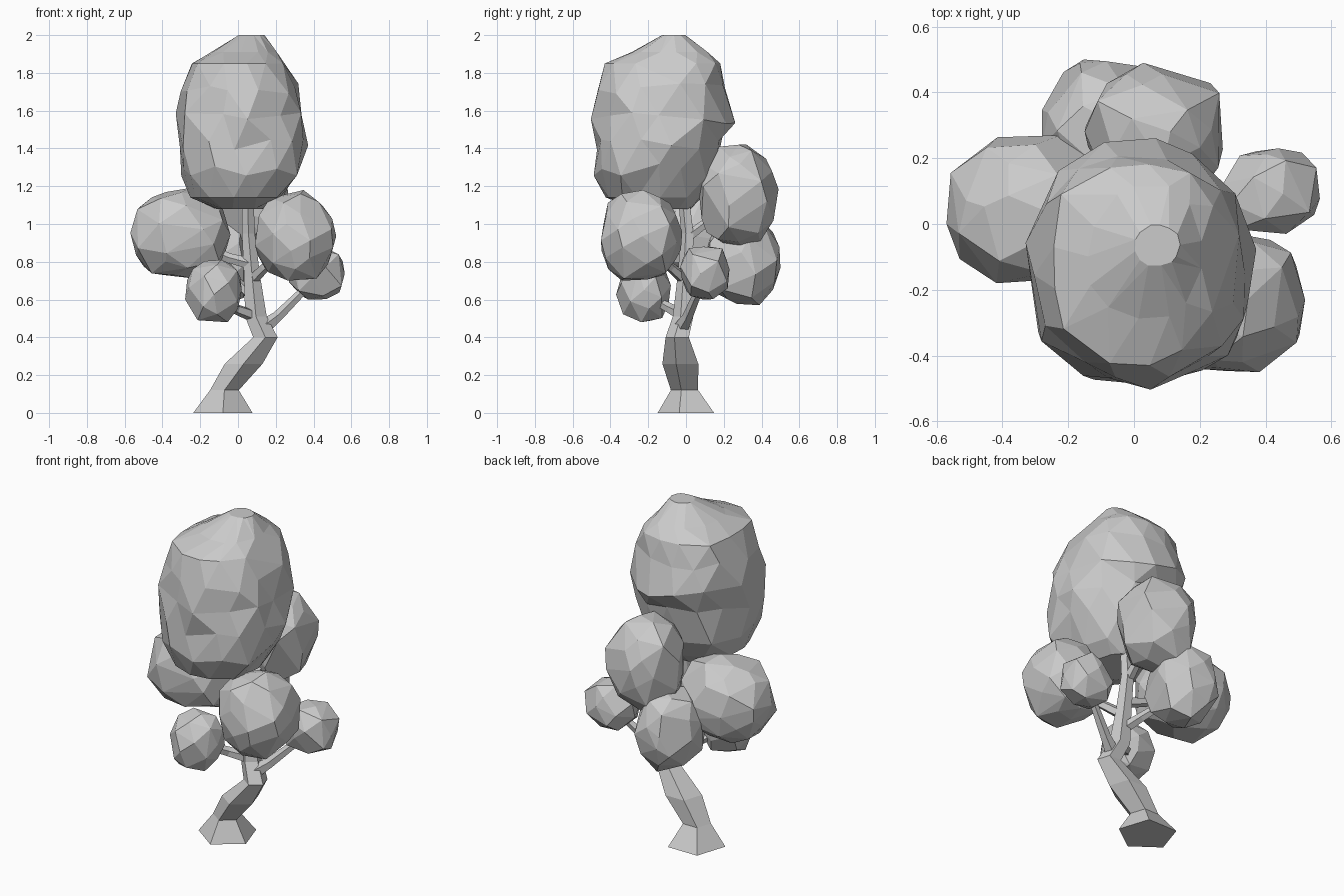
import bpy, bmesh, random
from math import sin, cos, pi, sqrt, copysign
from mathutils import Vector

if "Cube" in bpy.data.objects:
    bpy.data.objects.remove(bpy.data.objects["Cube"])


def finish(name, bm):
    bmesh.ops.recalc_face_normals(bm, faces=bm.faces[:])
    mesh = bpy.data.meshes.new(name)
    bm.to_mesh(mesh)
    bm.free()
    ob = bpy.data.objects.new(name, mesh)
    bpy.context.collection.objects.link(ob)


def loft(bm, rings):
    """Skin a list of equal rings of points and cap both ends."""
    loops = [[bm.verts.new(p) for p in ring] for ring in rings]
    n = len(loops[0])
    for a, b in zip(loops, loops[1:]):
        for i in range(n):
            j = (i + 1) % n
            bm.faces.new((a[i], a[j], b[j], b[i]))
    bm.faces.new(loops[0][::-1])
    bm.faces.new(loops[-1])


def limb(name, path, level=False, sides=5):
    """Faceted tapered tube along (x, y, z, radius) points; level keeps rings flat."""
    pts = [Vector(p[:3]) for p in path]
    up = Vector((0, 0, 1))
    rings = []
    for i, p in enumerate(pts):
        t = up if level else pts[min(i + 1, len(pts) - 1)] - pts[max(i - 1, 0)]
        q = up.rotation_difference(t)
        rings.append([p + q @ Vector((cos(a), sin(a), 0)) * path[i][3]
                      for a in (2 * pi * k / sides - pi / 2 for k in range(sides))])
    bm = bmesh.new()
    loft(bm, rings)
    finish(name, bm)


def leaf_clump(name, lo, hi, seed, count=44, power=2.5):
    """Irregular faceted boulder: convex hull of scattered points fitted to a box."""
    rnd = random.Random(seed)
    pts = []
    for i in range(count):
        z = 1 - 2 * (i + 0.5) / count
        a = i * 2.39996 + rnd.uniform(-0.3, 0.3)
        r = sqrt(1 - z * z)
        p = Vector((r * cos(a), r * sin(a), z))
        p /= sum(abs(c) ** power for c in p) ** (1 / power)
        pts.append(p * rnd.uniform(0.93, 1.05))
    for k in range(3):
        a, b = min(p[k] for p in pts), max(p[k] for p in pts)
        for p in pts:
            p[k] = lo[k] + (p[k] - a) / (b - a) * (hi[k] - lo[k])
    bm = bmesh.new()
    for p in pts:
        bm.verts.new(p)
    bmesh.ops.convex_hull(bm, input=bm.verts[:])
    inner = [v for v in bm.verts if not v.link_faces]
    bmesh.ops.delete(bm, geom=inner, context='VERTS')
    bmesh.ops.dissolve_limit(bm, angle_limit=0.12, verts=bm.verts[:], edges=bm.edges[:])
    finish(name, bm)


# Crooked trunk with flared foot
limb("trunk", [(-0.08, 0.015, 0, 0.165), (-0.072, 0.0, 0.12, 0.08),
               (0.03, -0.02, 0.26, 0.105), (0.145, -0.04, 0.40, 0.068),
               (0.095, -0.01, 0.51, 0.06), (0.075, 0.0, 0.72, 0.045),
               (0.055, 0.01, 0.95, 0.036), (0.05, -0.02, 1.25, 0.03)], level=True)

# Branches, each running into a leaf clump
branches = {
    "right_low": [(0.12, -0.03, 0.44, 0.045), (0.21, 0.01, 0.51, 0.03), (0.42, 0.1, 0.72, 0.018)],
    "front_left_low": [(0.09, -0.01, 0.51, 0.035), (-0.01, -0.08, 0.55, 0.028), (-0.13, -0.23, 0.63, 0.02)],
    "back_low": [(0.07, 0.0, 0.62, 0.032), (0.03, 0.1, 0.66, 0.027), (-0.1, 0.3, 0.78, 0.02)],
    "right_front": [(0.07, 0.0, 0.70, 0.032), (0.14, -0.08, 0.77, 0.027), (0.3, -0.22, 0.9, 0.02)],
    "left": [(0.06, 0.0, 0.79, 0.032), (-0.05, 0.02, 0.82, 0.027), (-0.28, 0.04, 0.93, 0.02)],
    "back_high": [(0.05, 0.01, 0.93, 0.03), (0.06, 0.1, 1.0, 0.025), (0.09, 0.28, 1.12, 0.02)],
}
for key, path in branches.items():
    limb("branch_" + key, path)

# Side leaf clumps
leaf_clump("leaves_left", (-0.57, -0.18, 0.71), (-0.04, 0.27, 1.19), 1, 52)
leaf_clump("leaves_right_front", (0.09, -0.45, 0.70), (0.52, -0.02, 1.18), 2)
leaf_clump("leaves_front_left_small", (-0.28, -0.37, 0.48), (0.02, -0.08, 0.81), 3, 28)
leaf_clump("leaves_right_small", (0.27, -0.03, 0.60), (0.565, 0.23, 0.88), 4, 26, 3)
leaf_clump("leaves_back_high", (-0.15, 0.07, 0.88), (0.27, 0.49, 1.42), 5)
leaf_clump("leaves_back_low", (-0.28, 0.1, 0.57), (0.08, 0.5, 1.04), 6, 34)

# Crown: stacked boxy oval rings (z, x range, y range, squareness), roughened
rows = [(1.08, -0.12, 0.15, -0.26, 0.03, 2), (1.14, -0.25, 0.24, -0.43, 0.08, 2.3),
        (1.28, -0.31, 0.34, -0.48, 0.15, 2.3), (1.43, -0.32, 0.37, -0.49, 0.20, 2.2),
        (1.57, -0.33, 0.35, -0.50, 0.27, 2.2), (1.71, -0.30, 0.32, -0.47, 0.21, 2.4),
        (1.85, -0.25, 0.26, -0.42, 0.18, 2.8), (1.91, -0.14, 0.21, -0.30, 0.12, 2.4),
        (2.00, 0.0, 0.14, -0.13, 0.0, 2)]
rnd = random.Random(11)
rings = []
for row, (z, x0, x1, y0, y1, e) in enumerate(rows):
    ring = []
    for k in range(13):
        a = 2 * pi * (k + 0.5 * (row % 2) + rnd.uniform(-0.2, 0.2)) / 13
        c, s = cos(a), sin(a)
        r = rnd.uniform(0.94, 1.04) / (abs(c) ** e + abs(s) ** e) ** (1 / e)
        dz = rnd.uniform(-0.04, 0.04) if 1.2 < z < 1.8 else 0
        ring.append(((x0 + x1) / 2 + (x1 - x0) / 2 * r * c,
                     (y0 + y1) / 2 + (y1 - y0) / 2 * r * s, z + dz))
    rings.append(ring)
bm = bmesh.new()
loft(bm, rings)
bmesh.ops.triangulate(bm, faces=[f for f in bm.faces if len(f.verts) == 4])
bmesh.ops.dissolve_limit(bm, angle_limit=0.1, verts=bm.verts[:], edges=bm.edges[:])
finish("leaves_crown", bm)
